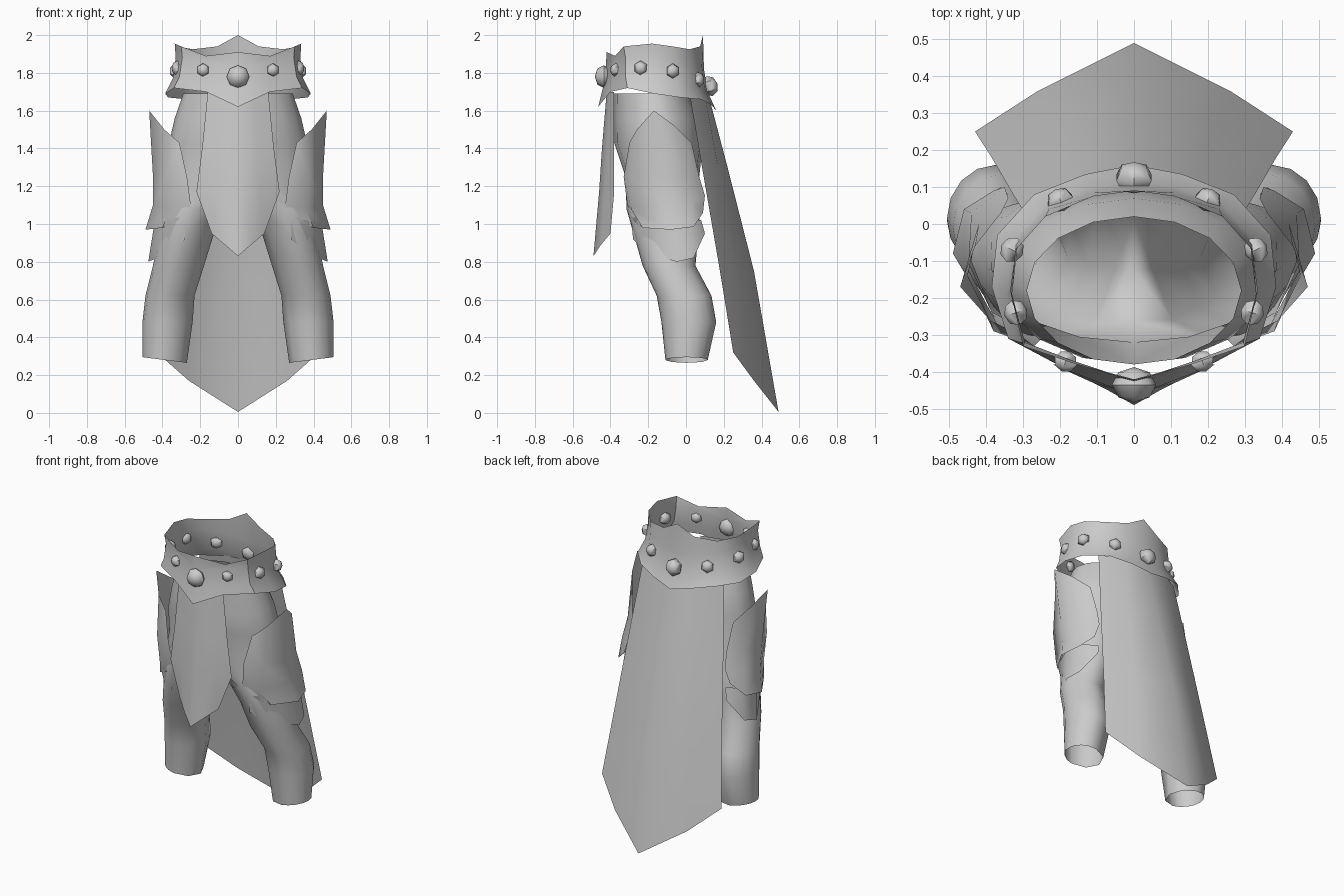
import bpy, bmesh, math
from mathutils import Vector

grey = bpy.data.materials.new("plain_grey")
grey.diffuse_color = (0.6, 0.6, 0.6, 1)


def finish(name, bm, angle=50):
    """Turn a right-half bmesh into a mirrored, smooth-shaded object."""
    bmesh.ops.recalc_face_normals(bm, faces=bm.faces)
    mesh = bpy.data.meshes.new(name)
    bm.to_mesh(mesh)
    bm.free()
    mesh.materials.append(grey)
    ob = bpy.data.objects.new(name, mesh)
    bpy.context.collection.objects.link(ob)
    mod = ob.modifiers.new("mirror", 'MIRROR')
    mod.use_clip = True
    bpy.ops.object.select_all(action='DESELECT')
    ob.select_set(True)
    bpy.context.view_layer.objects.active = ob
    bpy.ops.object.shade_smooth_by_angle(angle=math.radians(angle))
    return ob


def sheet(name, rows):
    """Open surface through rows of points."""
    bm = bmesh.new()
    grid = [[bm.verts.new(p) for p in row] for row in rows]
    for a, b in zip(grid, grid[1:]):
        for i in range(len(a) - 1):
            bm.faces.new((a[i], a[i + 1], b[i + 1], b[i]))
    return finish(name, bm)


# Belt: half ring from back centre to front centre, top edge to flared hem
sheet("belt", [
    [(0, .09, 2.0), (.11, .075, 1.94), (.24, .02, 1.925), (.32, -.07, 1.94),
     (.335, -.18, 1.955), (.30, -.33, 1.94), (.17, -.375, 1.89), (0, -.42, 1.91)],
    [(0, .095, 1.82), (.11, .085, 1.83), (.23, .04, 1.85), (.315, -.06, 1.87),
     (.33, -.19, 1.88), (.295, -.32, 1.88), (.165, -.37, 1.86), (0, -.425, 1.83)],
    [(0, .115, 1.70), (.11, .10, 1.71), (.235, .055, 1.73), (.33, -.05, 1.76),
     (.345, -.19, 1.77), (.31, -.32, 1.78), (.17, -.385, 1.76), (0, -.44, 1.72)],
    [(0, .16, 1.60), (.13, .135, 1.63), (.27, .08, 1.66), (.37, -.03, 1.67),
     (.385, -.17, 1.69), (.34, -.31, 1.72), (.17, -.40, 1.70), (0, -.465, 1.62)]])

# Front cloth: ridge, middle and edge of the right half
sheet("front_cloth", [
    [(0, -.42, 1.70), (.08, -.40, 1.70), (.16, -.38, 1.70)],
    [(0, -.445, 1.40), (.10, -.42, 1.40), (.19, -.38, 1.40)],
    [(0, -.46, 1.17), (.11, -.43, 1.17), (.22, -.38, 1.17)],
    [(0, -.49, .83), (.07, -.45, .89), (.14, -.40, .95)]])

# Long back cloth
sheet("back_cloth", [
    [(0, .12, 1.68), (.15, .10, 1.68), (.29, .02, 1.68)],
    [(0, .22, 1.30), (.18, .17, 1.30), (.33, .085, 1.30)],
    [(0, .36, .75), (.22, .27, .75), (.385, .18, .75)],
    [(0, .49, .005), (.26, .36, .17), (.43, .25, .32)]])

# Thigh plates, front edge round the outside to the back edge
sheet("upper_thigh_plate", [
    [(.31, -.30, 1.43), (.39, -.26, 1.50), (.47, -.17, 1.60), (.43, -.06, 1.52), (.36, .03, 1.43)],
    [(.27, -.33, 1.25), (.38, -.29, 1.25), (.45, -.14, 1.25), (.42, 0, 1.25), (.34, .07, 1.25)],
    [(.25, -.31, 1.10), (.36, -.29, 1.08), (.45, -.12, 1.10), (.44, .03, 1.12), (.35, .10, 1.15)],
    [(.32, -.28, 1.02), (.40, -.23, .98), (.49, -.08, .97), (.46, .04, .985), (.38, .09, 1.06)]])
sheet("lower_thigh_plate", [
    [(.28, -.29, 1.02), (.38, -.25, 1.02), (.44, -.10, 1.02), (.42, .03, 1.02), (.34, .08, 1.02)],
    [(.28, -.28, .92), (.36, -.22, .85), (.475, -.05, .80), (.45, .04, .82), (.36, .10, .95)]])

# Trousers: half-ellipse pelvis rings, then full leg rings (z, cx, cy, rx, ry)
PELVIS = [(1.69, -.18, .29, .20), (1.56, -.155, .335, .225),
          (1.43, -.145, .365, .235), (1.25, -.125, .385, .195)]
LEG = [(1.08, .225, -.12, .175, .195), (.94, .275, -.105, .145, .17),
       (.78, .315, -.09, .135, .14), (.62, .36, -.01, .13, .145),
       (.48, .373, .015, .133, .145), (.28, .388, .003, .117, .112)]
bm = bmesh.new()
OUTER = [math.radians(-90 + 22.5 * i) for i in range(9)]
INNER = [math.radians(a) for a in (135, 180, 225)]
rings = []
for z, cy, rx, ry in PELVIS:
    rings.append([bm.verts.new((max(0, rx * math.cos(a)) if 0 < i < 8 else 0,
                                cy + ry * math.sin(a), z)) for i, a in enumerate(OUTER)])
# crotch line joins the front and back of the lowest pelvis ring
z, cy, rx, ry = PELVIS[-1]
rings[-1] += [bm.verts.new((0, cy + ry * math.sin(a), z - .02)) for a in INNER]
for k, (z, cx, cy, rx, ry) in enumerate(LEG):
    hem = .015 if k == len(LEG) - 1 else 0
    rings.append([bm.verts.new((cx + rx * math.cos(a), cy + ry * math.sin(a),
                                z + hem * math.cos(a))) for a in OUTER + INNER])
for a, b in zip(rings, rings[1:]):
    n = len(a)
    for i in range(n if n == 12 else 8):
        j = (i + 1) % n
        bm.faces.new((a[i], a[j], b[j], b[i]))
finish("trousers", bm, 60)


# Belt studs: faceted domes pointing outwards
def stud(name, pos, radius, outward, sides):
    bm = bmesh.new()
    bmesh.ops.create_uvsphere(bm, u_segments=sides, v_segments=4, radius=radius)
    turn = Vector(outward).to_track_quat('Z', 'Y').to_matrix()
    for v in bm.verts:
        v.co.z *= .8
        v.co = turn @ v.co + Vector(pos)
    ob = finish(name, bm)
    if pos[0] == 0:
        ob.modifiers.clear()


stud("front_stud", (0, -.435, 1.78), .06, (0, -1, 0), 8)
stud("back_stud", (0, .125, 1.73), .055, (0, 1, .3), 6)
stud("front_side_stud", (.185, -.372, 1.815), .036, (.35, -1, 0), 6)
stud("side_front_stud", (.32, -.24, 1.825), .04, (1, -.3, 0), 6)
stud("side_back_stud", (.33, -.07, 1.81), .04, (1, .5, 0), 6)
stud("back_side_stud", (.20, .065, 1.765), .04, (.4, 1, .2), 6)
